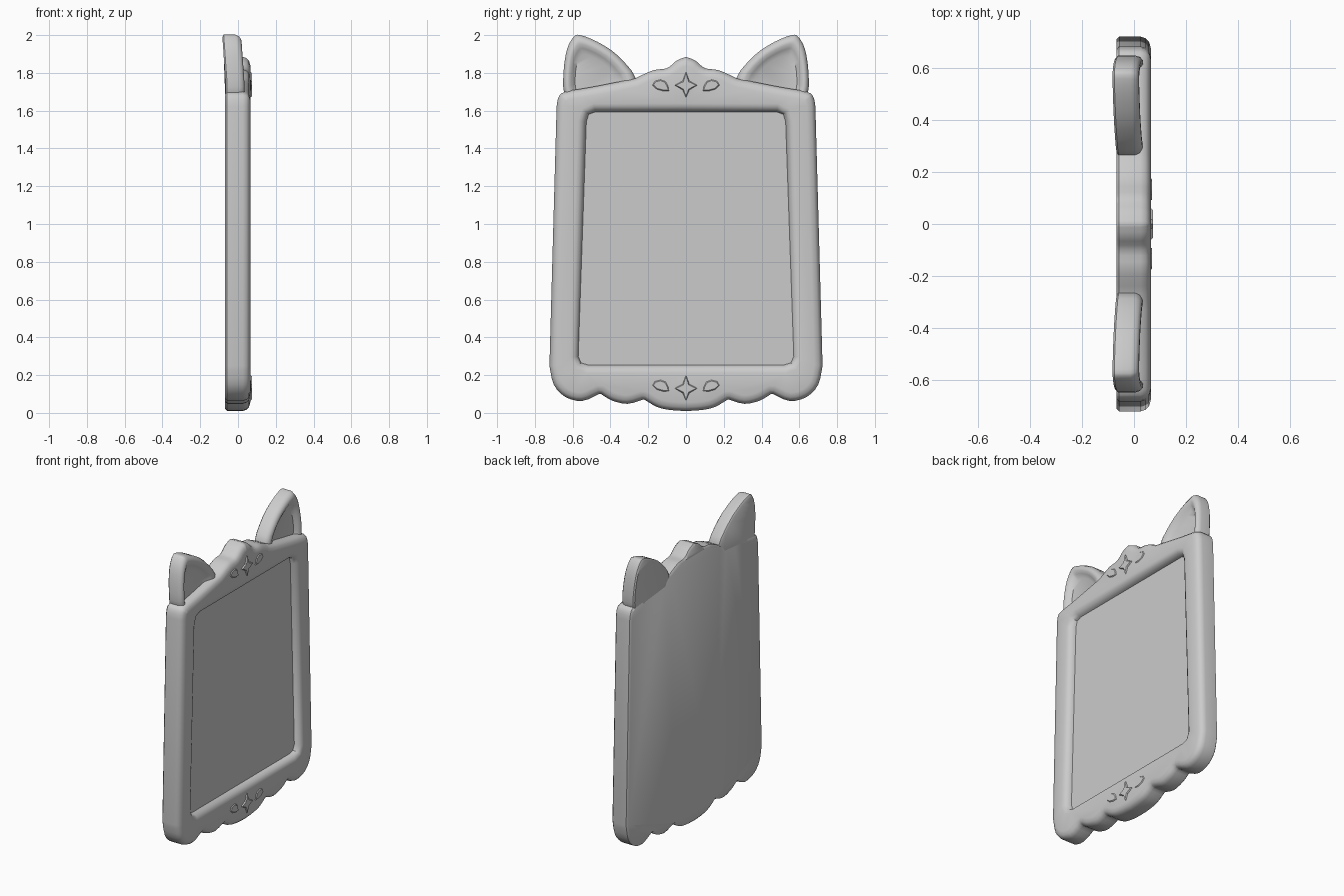
import bpy, bmesh, math
from mathutils import Vector

cube = bpy.data.objects.get("Cube")
if cube:
    bpy.data.objects.remove(cube)

grey = bpy.data.materials.new("plain grey")
grey.use_nodes = True
COLOUR = (0.6, 0.6, 0.6, 1)
grey.diffuse_color = COLOUR
grey.node_tree.nodes["Principled BSDF"].inputs["Base Color"].default_value = COLOUR


def mirrored(half):
    """Close a half outline (bottom to top) across y = 0."""
    return half + [(-y, z) for y, z in reversed(half) if y > 0]


def smooth(points, steps=3):
    """Round an open run of points with a Catmull-Rom curve."""
    pts = [Vector(p) for p in points]
    pts = [pts[0]] + pts + [pts[-1]]
    out = []
    for a, b, c, d in zip(pts, pts[1:], pts[2:], pts[3:]):
        for i in range(steps):
            t = i / steps
            p = b + (c - a) * t / 2 + (a - b * 2.5 + c * 2 - d / 2) * t**2
            p += (b * 3 - a - c * 3 + d) * t**3 / 2
            out.append(tuple(p))
    return out + [tuple(points[-1])]


def inset(outline, amount):
    """Move a counter-clockwise outline inwards along its normals."""
    out = []
    for i, p in enumerate(outline):
        d = Vector(outline[(i + 1) % len(outline)]) - Vector(p)
        e = Vector(p) - Vector(outline[i - 1])
        n = (d.normalized() + e.normalized()).normalized()
        out.append((p[0] - n.y * amount, p[1] + n.x * amount))
    return out


def add_rings(bm, rings):
    """Join successive (x, outline) rings; return the vertex loops."""
    loops = [[bm.verts.new((x, y, z)) for y, z in o] for x, o in rings]
    for lo, hi in zip(loops, loops[1:]):
        n = len(lo)
        for i in range(n):
            j = (i + 1) % n
            bm.faces.new((lo[i], lo[j], hi[j], hi[i]))
    return loops


def edges_of(loop):
    out = []
    for i, v in enumerate(loop):
        w = loop[i - 1]
        out.append(next(e for e in v.link_edges if e.other_vert(v) == w))
    return out


def finish(name, bm, angle=40):
    bmesh.ops.recalc_face_normals(bm, faces=bm.faces)
    mesh = bpy.data.meshes.new(name)
    bm.to_mesh(mesh)
    bm.free()
    obj = bpy.data.objects.new(name, mesh)
    bpy.context.collection.objects.link(obj)
    mesh.materials.append(grey)
    bpy.ops.object.select_all(action="DESELECT")
    obj.select_set(True)
    bpy.context.view_layer.objects.active = obj
    bpy.ops.object.shade_smooth_by_angle(angle=math.radians(angle))
    return obj


def solid(name, rings, angle=40):
    bm = bmesh.new()
    loops = add_rings(bm, rings)
    for loop in (loops[0], loops[-1]):
        bmesh.ops.triangle_fill(bm, edges=edges_of(loop), use_beauty=True)
    return finish(name, bm, angle)


# Frame: scalloped bottom, tapering sides, pointed crest
scallops = [[(0, .01), (.08, .015), (.15, .03), (.22, .07)],
            [(.23, .07), (.31, .048), (.39, .065), (.45, .1)],
            [(.46, .1), (.55, .063), (.64, .085), (.7, .15), (.723, .25)]]
top = [[(.685, 1.62), (.675, 1.67), (.64, 1.7), (.5, 1.725), (.27, 1.77)],
       [(.24, 1.785), (.17, 1.815), (.1, 1.825), (.05, 1.865), (0, 1.885)]]
outer = mirrored([p for run in scallops + top for p in smooth(run)])
opening = mirrored([(0, .255), (.52, .255), (.555, .265), (.57, .3),
                    (.527, 1.54), (.515, 1.58), (.48, 1.593), (0, 1.593)])

bm = bmesh.new()
outside = add_rings(bm, [(x, inset(outer, d)) for x, d in
                         [(-.068, .012), (-.058, 0), (.025, 0), (.045, .007),
                          (.058, .02), (.065, .045)]])
inside = add_rings(bm, [(x, inset(opening, -d)) for x, d in
                        [(.02, 0), (.035, .004), (.052, .014), (.062, .03), (.065, .045)]])
bmesh.ops.triangle_fill(bm, edges=edges_of(outside[0]), use_beauty=True)
bmesh.ops.triangle_fill(bm, edges=edges_of(outside[-1]) + edges_of(inside[-1]),
                        use_beauty=True)
finish("frame", bm)

# Flat panel inside the frame
solid("panel", [(-.02, inset(opening, -.01)), (.022, inset(opening, -.01))])

# Ears: rounded rim around a hollow, leaning backwards
ear = smooth([(.6, 1.63), (.645, 1.69), (.648, 1.81), (.63, 1.925), (.595, 1.99),
              (.56, 2), (.47, 1.965), (.365, 1.895), (.265, 1.77), (.3, 1.66)])


def shrink(outline, f):
    return [(.5 + (y - .5) * f, 1.76 + (z - 1.76) * f) for y, z in outline]


for side, sign in (("left", 1), ("right", -1)):
    shape = [(y * sign, z) for y, z in ear]
    rings = [(x, [(y * sign, z) for y, z in shrink(ear, f)]) for x, f in
             [(-.066, .95), (-.058, 1), (.005, 1), (.024, .96), (.034, .88),
              (.034, .8), (.022, .7), (.005, .58)]]
    obj = solid(side + "_ear", rings)
    for v in obj.data.vertices:
        v.co.x -= max(0, v.co.z - 1.75) * .07

# Ornaments: a four-pointed star between two drops, on crest and bottom rail
drop = [(.09, -.03), (.12, -.032), (.155, -.022), (.178, 0), (.165, .022),
        (.135, .03), (.108, .02), (.094, -.005)]
star = mirrored([(0, -.065), (.018, -.025), (.06, 0), (.018, .022), (0, .07)])
for place, z0 in (("crest", 1.735), ("base", .145)):
    for part, shape, lift in (("star", star, .008), ("left_drop", drop, .005),
                              ("right_drop", [(-y, z) for y, z in reversed(drop)], .005)):
        moved = [(y, z + z0 - (.015 if part == "star" and z0 < 1 else 0)) for y, z in shape]
        solid(place + "_" + part, [(.04, moved), (.062 + lift / 2, moved),
                                   (.065 + lift, inset(moved, .006))], 30)
